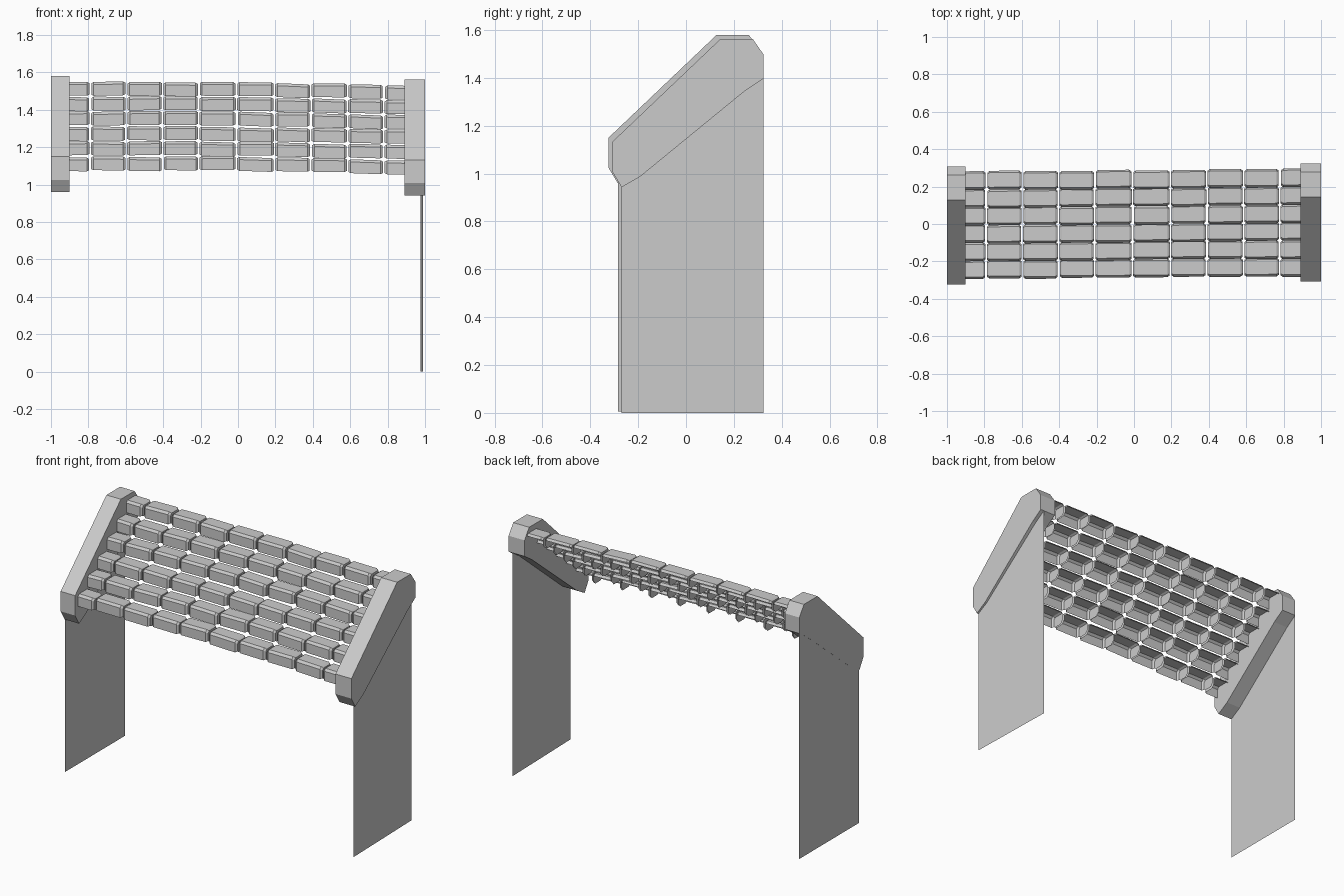
import bpy, bmesh, random
from mathutils import Vector

random.seed(4)
cube = bpy.data.objects.get("Cube")
if cube:
    bpy.data.objects.remove(cube, do_unlink=True)

grey = bpy.data.materials.new("stone_grey")
grey.use_nodes = True
grey.diffuse_color = (0.6, 0.6, 0.6, 1)
grey.node_tree.nodes["Principled BSDF"].inputs["Base Color"].default_value = (0.6, 0.6, 0.6, 1)


def finish(name, bm):
    bmesh.ops.recalc_face_normals(bm, faces=bm.faces)
    mesh = bpy.data.meshes.new(name)
    bm.to_mesh(mesh)
    bm.free()
    mesh.materials.append(grey)
    obj = bpy.data.objects.new(name, mesh)
    bpy.context.collection.objects.link(obj)
    return obj


def loft(bm, sections, closed):
    """Join equal (y, z) outlines along x and cap both ends."""
    rings = [[bm.verts.new(p) for p in s] for s in sections]
    n = len(rings[0])
    for a, b in zip(rings, rings[1:]):
        for i in range(n if closed else 4):
            j = (i + 1) % n
            bm.faces.new((a[i], a[j], b[j], b[i]))
    bm.faces.new(rings[0])
    bm.faces.new(rings[-1])


# Side panels and the sloping rims that cap them
SLOPE = [(-.317, 1.02), (-.317, 1.145), (.135, 1.575), (.27, 1.575), (.315, 1.51)]
PANEL = [(-.278, 0), (-.278, .955)] + SLOPE + [(.315, 0)]
RIM = [(-.278, .955)] + SLOPE + [(.315, 1.41), (.24, 1.36), (-.2, 1.0)]


def side(name, outer, inner, sheet_front, sheet_back, dy, dz):
    bm = bmesh.new()
    loft(bm, [[(x, y + dy, z + dz) for y, z in RIM] for x in (outer, inner)], True)
    finish(name + "_rim", bm)
    bm = bmesh.new()
    span = .63
    verts = []
    for y, z in PANEL:
        x = sheet_front + (sheet_back - sheet_front) * (y + .315) / span
        verts.append(bm.verts.new((x, y + dy, max(z + dz, 0.0))))
    bm.faces.new(verts)
    finish(name + "_panel", bm)


side("right_side", -1, -.9, -.999, -.999, -.007, .005)
side("left_side", 1, .89, .99, .975, .009, -.012)

# Stepped rows of hollow, chamfered blocks
COLUMNS = [-.985, -.79, -.597, -.403, -.21, -.008, .195, .39, .585, .78, .97]
ROWS, DEPTH, RISE = 6, .095, .08
BLOCK = [(0, .008), (0, .068), (.012, .082), (.09, .082), (.1, .068),
         (.1, .03), (.075, 0), (.012, 0)]
CENTRE = Vector((.05, .041))


def jitter(amount):
    return random.uniform(-amount, amount)


def block(bm, row, x0, x1):
    y0 = -.295 + row * DEPTH + jitter(.003)
    z0 = 1.068 + row * RISE + jitter(.003)
    tilt = jitter(.004)
    chamfer = .012
    sections = []
    for x, scale in ((x0, .82), (x0 + chamfer, 1), (x1 - chamfer, 1), (x1, .82)):
        ring = []
        for p in BLOCK:
            q = CENTRE + (Vector(p) - CENTRE) * scale
            lean = tilt * (x - x0) / (x1 - x0)
            sag = .02 * max(0, x + .1)
            ring.append((x, y0 + q.x + .008 * (x + 1), z0 + q.y + lean - sag))
        sections.append(ring)
    loft(bm, sections, False)


for row in range(ROWS):
    bm = bmesh.new()
    for left, right in zip(COLUMNS, COLUMNS[1:]):
        block(bm, row, left + .005 + jitter(.002), right - .005 + jitter(.002))
    finish("step_row_%d" % (row + 1), bm)
